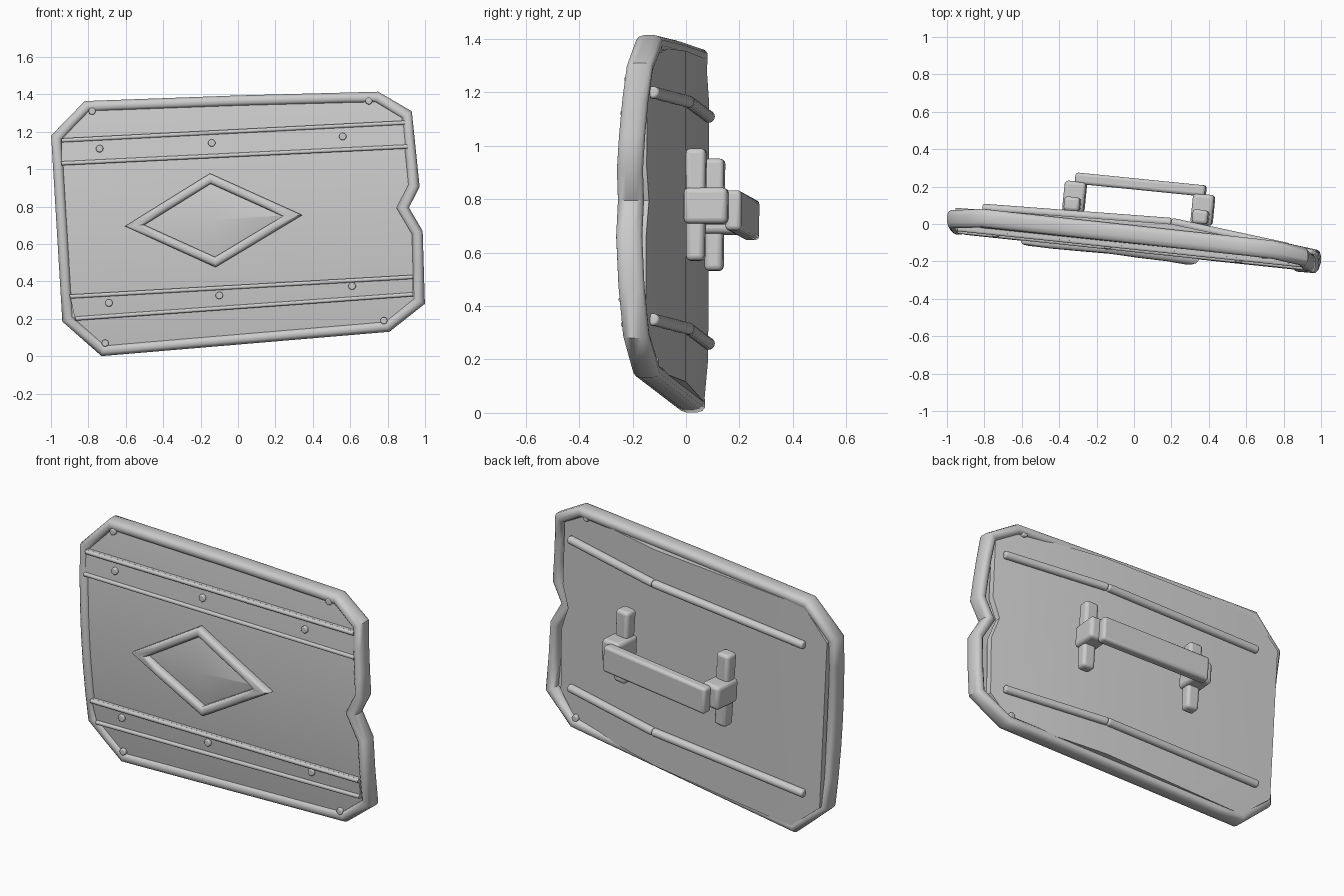
import bpy, bmesh, math
from mathutils import Vector, Matrix

if "Cube" in bpy.data.objects:
    bpy.data.objects.remove(bpy.data.objects["Cube"])


def finish(bm, name, bevel=0, angle=35):
    bmesh.ops.recalc_face_normals(bm, faces=bm.faces[:])
    me = bpy.data.meshes.new(name)
    bm.to_mesh(me)
    bm.free()
    ob = bpy.data.objects.new(name, me)
    bpy.context.collection.objects.link(ob)
    if bevel:
        m = ob.modifiers.new("bevel", 'BEVEL')
        m.width, m.segments = bevel, 3
    bpy.ops.object.select_all(action='DESELECT')
    bpy.context.view_layer.objects.active = ob
    ob.select_set(True)
    bpy.ops.object.shade_smooth_by_angle(angle=math.radians(angle))
    return ob


def surf(x, z):
    """Bowed, tilted middle surface of the shield."""
    t = (z - 0.72 - 0.05 * x) / 0.65
    return -0.11 - 0.105 * x + 0.05 * t * t


def back(x, z):
    """Folded back sheet: two flat halves meeting at x = 0.2."""
    return 0.075 * (0.2 - x) if x < 0.2 else -0.215 * (x - 0.2)


def plate(name, outline, depth, offset, thick, xcuts, zcuts):
    """Flat outline, cut into a grid, draped on a depth function, thickened to +y."""
    bm = bmesh.new()
    bm.faces.new([bm.verts.new((x, 0, z)) for x, z in outline])
    for axis, cuts in (((1, 0, 0), xcuts), ((0, 0, 1), zcuts)):
        for c in cuts:
            bmesh.ops.bisect_plane(bm, geom=bm.verts[:] + bm.edges[:] + bm.faces[:],
                                   plane_co=Vector(axis) * c, plane_no=axis)
    for v in bm.verts:
        v.co.y = depth(v.co.x, v.co.z) + offset
    r = bmesh.ops.extrude_face_region(bm, geom=bm.faces[:])
    for v in r["geom"]:
        if isinstance(v, bmesh.types.BMVert):
            v.co.y += thick
    return finish(bm, name)


def sweep(name, pts, wide, deep, offset=0, closed=True, sides=12, step=0.16):
    """Rounded bar along an x-z path; closed paths run clockwise, bar lies inside."""
    path, n = [], len(pts)
    for i in range(n if closed else n - 1):
        a, b = Vector(pts[i]), Vector(pts[(i + 1) % n])
        k = max(1, round((b - a).length / step))
        path += [a.lerp(b, j / k) for j in range(k)]
    if not closed:
        path.append(Vector(pts[-1]))
    n = len(path)
    bm, rings = bmesh.new(), []
    for i, p in enumerate(path):
        d0 = path[i] - path[i - 1] if closed or i > 0 else path[1] - path[0]
        d1 = path[(i + 1) % n] - p if closed or i < n - 1 else d0
        d0, d1 = d0.normalized(), d1.normalized()
        n0, n1 = Vector((d0.y, -d0.x)), Vector((d1.y, -d1.x))
        m = (n0 + n1) / (1 + n0.dot(n1))
        ring = []
        for j in range(sides):
            a = 2 * math.pi * (j + 0.5) / sides
            c, s = math.cos(a), math.sin(a)
            u = wide / 2 * (1 + math.copysign(abs(c) ** 0.75, c))
            q = p + m * u
            w = deep / 2 * math.copysign(abs(s) ** 0.75, s)
            ring.append(bm.verts.new((q.x, surf(p.x, p.y) + offset + w, q.y)))
        rings.append(ring)
    for i in range(n if closed else n - 1):
        A, B = rings[i], rings[(i + 1) % n]
        for j in range(sides):
            k = (j + 1) % sides
            bm.faces.new((A[j], A[k], B[k], B[j]))
    if not closed:
        bm.faces.new(rings[0])
        bm.faces.new(rings[-1])
    return finish(bm, name, angle=50)


def rod(name, a, b, r, sides=16, bevel=0.0):
    a, b = Vector(a), Vector(b)
    bm = bmesh.new()
    rot = (b - a).to_track_quat('Z', 'Y').to_matrix().to_4x4()
    bmesh.ops.create_cone(bm, cap_ends=True, segments=sides, radius1=r, radius2=r,
                          depth=(b - a).length, matrix=Matrix.Translation((a + b) / 2) @ rot)
    return finish(bm, name, bevel)


HANDLE = (Matrix.Translation((0.015, 0, 0.74)) @ Matrix.Rotation(-0.1, 4, 'Z')
          @ Matrix.Rotation(-0.055, 4, 'Y'))


def box(name, loc, size, bevel, taper=1.0):
    bm = bmesh.new()
    bmesh.ops.create_cube(bm, size=1)
    for v in bm.verts:
        k = taper if v.co.z < 0 else 1
        v.co = Vector(loc) + Vector((v.co.x * size[0] * k, v.co.y * size[1] * k, v.co.z * size[2]))
    bm.transform(HANDLE)
    return finish(bm, name, bevel)


xg = [i * 0.1 for i in range(-9, 10)]
zg = [i * 0.08 for i in range(1, 18)]

# Outer frame with clipped corners and a notch in the right edge
rim = [(-1, 1.18), (-.82, 1.365), (0, 1.395), (.75, 1.415), (.93, 1.31), (.972, .905), (.915, .795),
       (.988, .67), (1, .28), (.81, .13), (-.73, 0), (-.94, .185)]
sweep("outer_rim", rim, 0.06, 0.10)

# Bowed front sheet
front = [(-.96, 1.17), (-.80, 1.335), (.74, 1.38), (.90, 1.29), (.94, .90), (.885, .795),
         (.955, .66), (.965, .30), (.80, .16), (-.71, .035), (-.91, .20)]
plate("front_panel", front, surf, -0.025, 0.02, xg, zg)

# Folded back sheet
rear = [(-.955, 1.16), (-.80, 1.325), (.72, 1.37), (.87, 1.28), (.885, .92), (.845, .795),
        (.895, .66), (.90, .31), (.78, .165), (-.71, .04), (-.905, .20)]
plate("back_panel", rear, back, -0.035, 0.035, [0.2], [])

# Two horizontal bands with raised edges
bands = {"upper": [(-.945, 1.02), (-.945, 1.165), (.89, 1.26), (.905, 1.11)],
         "lower": [(-.87, .19), (-.90, .33), (.935, .435), (.935, .32)]}
for key, q in bands.items():
    plate(key + "_band", q, surf, -0.042, 0.03, xg, zg)
    sweep(key + "_band_top_edge", [q[1], q[2]], 0.022, 0.03, -0.042, closed=False)
    sweep(key + "_band_bottom_edge", [(q[0][0], q[0][1] + .022), (q[3][0], q[3][1] + .022)],
          0.022, 0.03, -0.042, closed=False)

# Diamond frame with a ridged centre
diamond = [(-.605, .695), (-.15, .978), (.345, .755), (-.12, .475)]
sweep("diamond_frame", diamond, 0.05, 0.06, -0.04)
bm = bmesh.new()
inner = [(-.52, .70), (-.145, .93), (.26, .755), (-.12, .52)]
vs = [bm.verts.new((x, surf(x, z) - 0.028, z)) for x, z in inner]
mid = bm.verts.new((-.13, surf(-.13, .727) - 0.06, .727))
for i in range(4):
    bm.faces.new((vs[i], vs[(i + 1) % 4], mid))
bm.faces.new(vs)
finish(bm, "diamond_boss", angle=20)

# Rivets on the bands and through the corners
for i, (x, z) in enumerate([(-.74, 1.11), (-.14, 1.14), (.56, 1.175), (-.69, .285), (-.1, .325), (.61, .375)]):
    y = surf(x, z)
    rod(f"band_rivet_{i}", (x, y - .058, z), (x, y - .02, z), 0.021, 8, 0.006)
for i, (x, z) in enumerate([(-.78, 1.31), (.70, 1.365), (.78, .19), (-.71, .07)]):
    y = surf(x, z)
    rod(f"corner_rivet_{i}", (x, y - .045, z), (x, y + .05, z), 0.02, 8, 0.006)

# Rods on the back, following the fold
for key, z in (("upper", 1.165), ("lower", 0.315)):
    P = [(x, back(x, 0) + 0.01, z + 0.056 * (x - 0.2)) for x in (-.81, .2, .825)]
    rod(key + "_back_rod_long", P[0], P[1], 0.023, bevel=0.01)
    rod(key + "_back_rod_short", P[1], P[2], 0.023, bevel=0.01)

# Carrying handle: two posts, two clamps and the grip
for side, s in (("left", -1), ("right", 1)):
    box(side + "_handle_post", (.345 * s, .072, .02), (.085, .076, .42), 0.018, 0.9)
    box(side + "_handle_clamp", (.345 * s, .112, .015), (.115, .165, .135), 0.02)
box("handle_grip", (0, .212, 0), (.70, .06, .15), 0.016)
